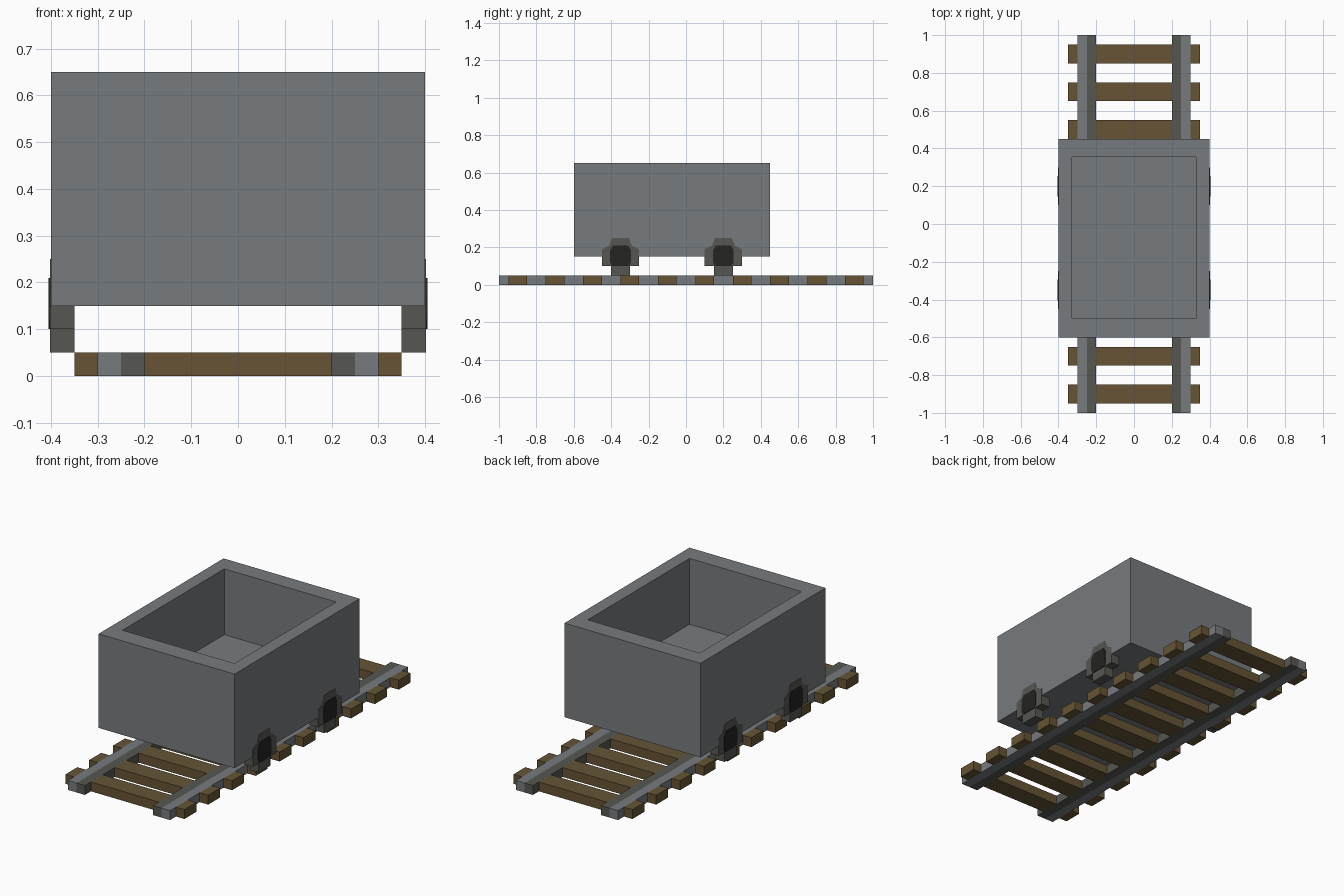
import bpy, bmesh

cube = bpy.data.objects.get("Cube")
if cube:
    bpy.data.objects.remove(cube, do_unlink=True)


def material(name, rgb):
    lin = [((c / 255 + 0.055) / 1.055) ** 2.4 for c in rgb]
    m = bpy.data.materials.new(name)
    m.use_nodes = True
    m.diffuse_color = (*lin, 1)
    m.node_tree.nodes["Principled BSDF"].inputs["Base Color"].default_value = (*lin, 1)
    return m


STEEL = material("steel grey", (119, 123, 126))
DARK = material("dark iron", (86, 86, 81))
WOOD = material("brown wood", (102, 84, 53))
BLACK = material("hub black", (35, 35, 34))


def finish(name, bm, mat):
    bmesh.ops.recalc_face_normals(bm, faces=bm.faces)
    me = bpy.data.meshes.new(name)
    bm.to_mesh(me)
    bm.free()
    me.materials.append(mat)
    ob = bpy.data.objects.new(name, me)
    bpy.context.collection.objects.link(ob)
    return ob


def add_box(bm, x0, x1, y0, y1, z0, z1):
    verts = bmesh.ops.create_cube(bm, size=1)["verts"]
    for v in verts:
        v.co = (x1 if v.co.x > 0 else x0, y1 if v.co.y > 0 else y0, z1 if v.co.z > 0 else z0)
    return verts


def box(name, mat, *bounds):
    bm = bmesh.new()
    add_box(bm, *bounds)
    return finish(name, bm, mat)


def side_plate(name, mat, profile, y, x0, x1):
    """Extrude a (y, z) outline along x."""
    bm = bmesh.new()
    face = bm.faces.new([bm.verts.new((x0, y + a, z)) for a, z in profile])
    ext = bmesh.ops.extrude_face_region(bm, geom=[face])["geom"]
    for v in ext:
        if isinstance(v, bmesh.types.BMVert):
            v.co.x = x1
    return finish(name, bm, mat)


# Cart tub: inset the top and push it down to the floor
bm = bmesh.new()
add_box(bm, -0.4, 0.4, -0.6, 0.45, 0.15, 0.65)
bm.normal_update()
top = max(bm.faces, key=lambda f: f.calc_center_median().z)
bmesh.ops.inset_region(bm, faces=[top], thickness=0.1)
for v in top.verts:
    v.co.y = 0.355 if v.co.y > 0 else -0.5
floor = bmesh.ops.extrude_discrete_faces(bm, faces=[top])["faces"][0]
for v in floor.verts:
    v.co.z = 0.3
finish("cart_tub", bm, STEEL)


def symmetric(half):
    """Complete an outline from its right half, listed bottom to top."""
    return half + [(-a, z) for a, z in reversed(half)]


# Wheels: arched housing with a foot, and a dark hub on the outer face
HOUSING = symmetric([(0.05, 0.05), (0.05, 0.1), (0.1, 0.1), (0.1, 0.19),
                     (0.06, 0.21), (0.045, 0.25)])
HUB = symmetric([(0.045, 0.1), (0.055, 0.12), (0.055, 0.185), (0.04, 0.21)])
for side, s in (("left", 1), ("right", -1)):
    for end, y in (("front", -0.35), ("back", 0.2)):
        side_plate(f"wheel_{end}_{side}", DARK, HOUSING, y, s * 0.35, s * 0.402)
        side_plate(f"hub_{end}_{side}", BLACK, HUB, y, s * 0.4, s * 0.405)

    # Rails: light outer strip and dark inner strip
    for name, mat, a, b in (("outer", STEEL, 0.25, 0.3), ("inner", DARK, 0.2, 0.25)):
        box(f"rail_{name}_{side}", mat, min(s * a, s * b), max(s * a, s * b), -1, 1, 0, 0.05)

# Sleepers, split where the rails pass through them
for i in range(10):
    y = -0.9 + 0.2 * i
    bm = bmesh.new()
    for x0, x1 in ((-0.35, -0.3), (-0.2, 0.2), (0.3, 0.35)):
        add_box(bm, x0, x1, y - 0.05, y + 0.05, 0, 0.05)
    finish(f"sleeper_{i + 1}", bm, WOOD)
